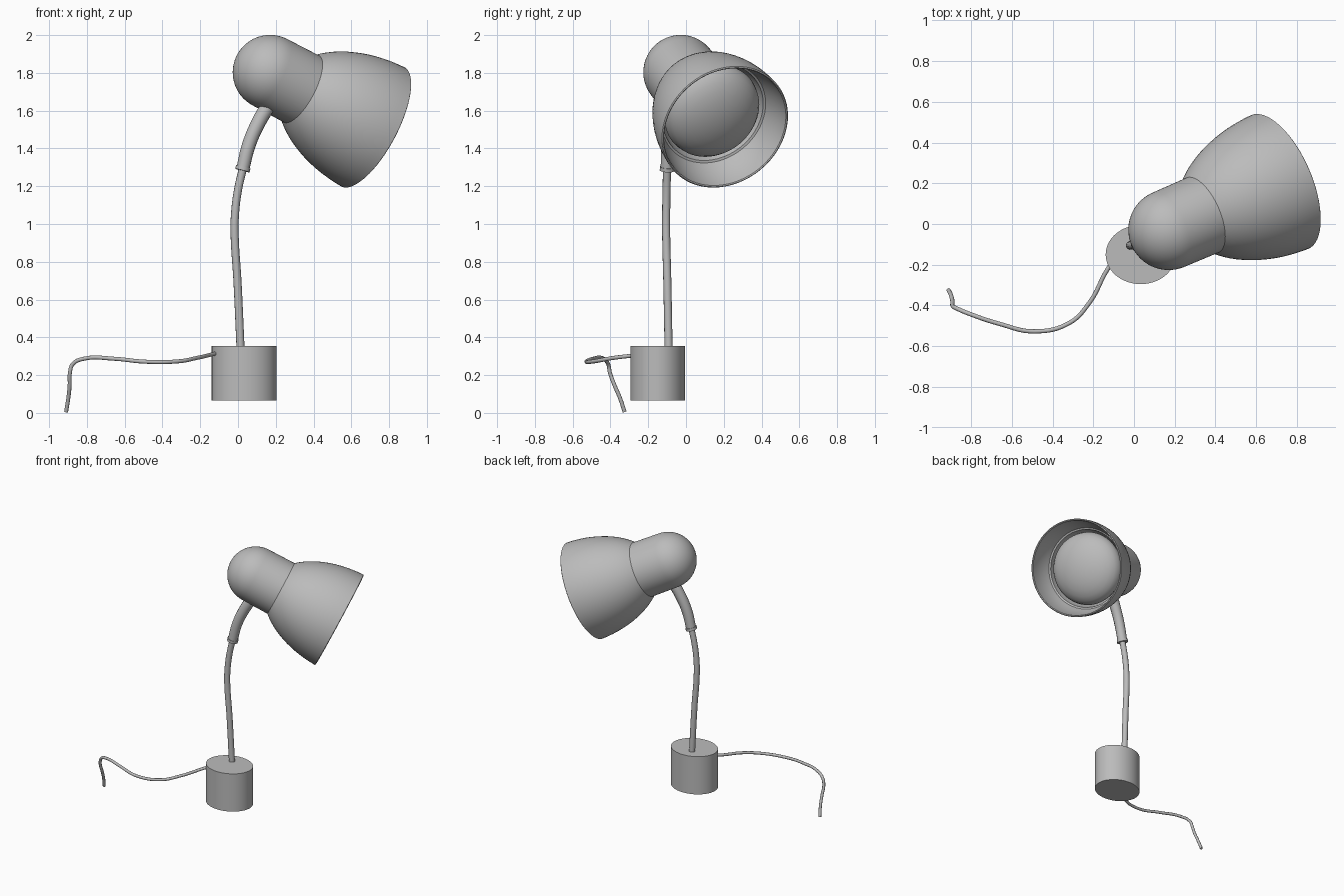
import bpy, bmesh, math
from mathutils import Vector, Matrix
from mathutils.geometry import interpolate_bezier

if "Cube" in bpy.data.objects:
    bpy.data.objects.remove(bpy.data.objects["Cube"])

grey = bpy.data.materials.new("plain_grey")
grey.diffuse_color = (0.5, 0.5, 0.5, 1)
grey.use_nodes = True
grey.node_tree.nodes["Principled BSDF"].inputs["Base Color"].default_value = grey.diffuse_color


def finish(ob, angle=35):
    ob.data.materials.clear()
    ob.data.materials.append(grey)
    bpy.ops.object.select_all(action='DESELECT')
    ob.select_set(True)
    bpy.context.view_layer.objects.active = ob
    bpy.ops.object.shade_smooth_by_angle(angle=math.radians(angle))


def lathe(name, profile, matrix, sides=64):
    """Revolve (height, radius) points about local z; radius 0 makes a pole."""
    bm = bmesh.new()
    rings = []
    for h, r in profile:
        if r < 1e-5:
            rings.append([bm.verts.new((0, 0, h))] * sides)
        else:
            rings.append([bm.verts.new((r * math.cos(2 * math.pi * i / sides),
                                        r * math.sin(2 * math.pi * i / sides), h))
                          for i in range(sides)])
    for a, b in zip(rings, rings[1:]):
        for i in range(sides):
            j = (i + 1) % sides
            quad = list(dict.fromkeys((a[i], a[j], b[j], b[i])))
            if len(quad) > 2:
                bm.faces.new(quad)
    bmesh.ops.recalc_face_normals(bm, faces=bm.faces)
    me = bpy.data.meshes.new(name)
    bm.to_mesh(me)
    bm.free()
    ob = bpy.data.objects.new(name, me)
    bpy.context.collection.objects.link(ob)
    ob.matrix_world = matrix
    finish(ob)
    return ob


def tube(name, points, radius, end_scale=1.0):
    """Round tube with capped ends along a smooth path."""
    cu = bpy.data.curves.new(name, 'CURVE')
    cu.dimensions = '3D'
    cu.bevel_depth = radius
    cu.bevel_resolution = 4
    cu.resolution_u = 8
    cu.use_fill_caps = True
    sp = cu.splines.new('BEZIER')
    sp.bezier_points.add(len(points) - 1)
    for i, (bp, p) in enumerate(zip(sp.bezier_points, points)):
        bp.co = p
        bp.handle_left_type = bp.handle_right_type = 'AUTO'
        bp.radius = 1 + (end_scale - 1) * i / (len(points) - 1)
    ob = bpy.data.objects.new(name, cu)
    bpy.context.collection.objects.link(ob)
    bpy.ops.object.select_all(action='DESELECT')
    ob.select_set(True)
    bpy.context.view_layer.objects.active = ob
    bpy.ops.object.convert(target='MESH')
    finish(bpy.context.view_layer.objects.active, 50)


def bezier(a, b, c, d, n=14):
    pts = interpolate_bezier(*[Vector((*p, 0)) for p in (a, b, c, d)], n)
    return [(p.x, p.y) for p in pts]


# Base: slightly oval drum
lathe("base", [(0.065, 0), (0.065, 1), (0.355, 1), (0.355, 0)],
      Matrix.Translation((0.033, -0.15, 0)) @ Matrix.Diagonal((0.172, 0.145, 1, 1)))

# Bent stem and the thicker sleeve that holds the head
tube("stem", [(0.014, -0.092, 0.33), (-0.003, -0.099, 0.7), (-0.018, -0.105, 0.95),
              (-0.016, -0.105, 1.05), (0, -0.103, 1.18), (0.03, -0.1, 1.31)], 0.0215)
tube("sleeve", [(0.025, -0.1, 1.29), (0.058, -0.094, 1.42),
                (0.11, -0.08, 1.54), (0.175, -0.06, 1.65)], 0.035, 1.15)
tube("sleeve_collar", [(0.023, -0.1, 1.283), (0.028, -0.099, 1.302)], 0.04)

# Power cable trailing from the base
tube("cable", [(-0.10, -0.185, 0.32), (-0.125, -0.215, 0.313), (-0.218, -0.385, 0.291),
               (-0.316, -0.485, 0.273), (-0.49, -0.527, 0.271), (-0.66, -0.49, 0.287),
               (-0.81, -0.44, 0.288), (-0.875, -0.412, 0.258), (-0.89, -0.402, 0.21),
               (-0.891, -0.38, 0.15), (-0.898, -0.35, 0.08), (-0.91, -0.325, 0.006)], 0.0105)

# Head parts share one tilted axis starting at the rounded back's centre
axis = Vector((0.826, 0.355, -0.438))
head = Matrix.Translation((0.17, -0.028, 1.803)) @ axis.to_track_quat('Z', 'Y').to_matrix().to_4x4()

# Rounded lamp housing
R = 0.198
back = [(-R * math.cos(a), R * math.sin(a)) for a in [math.pi / 2 * i / 16 for i in range(17)]]
back[0] = (-R, 0)
lathe("housing", back + [(0.2, 0.2)], head)

# Bell-shaped shade with a rolled lip and stepped inner wall
outer = bezier((0.2, 0.2), (0.3, 0.29), (0.47, 0.352), (0.66, 0.357))
inner = bezier((0.66, 0.345), (0.6, 0.338), (0.55, 0.325), (0.49, 0.295), 8)
lathe("shade", outer + [(0.664, 0.351)] + inner + [(0.485, 0.283), (0.42, 0.272), (0.2, 0.18)], head)

# Bulb: broad shallow dome inside the shade
n = 14
dome = [(0.46 - 0.14 * math.cos(math.pi * i / n), 0.265 * math.sin(math.pi * i / n))
        for i in range(n + 1)]
lathe("bulb", dome, head)
